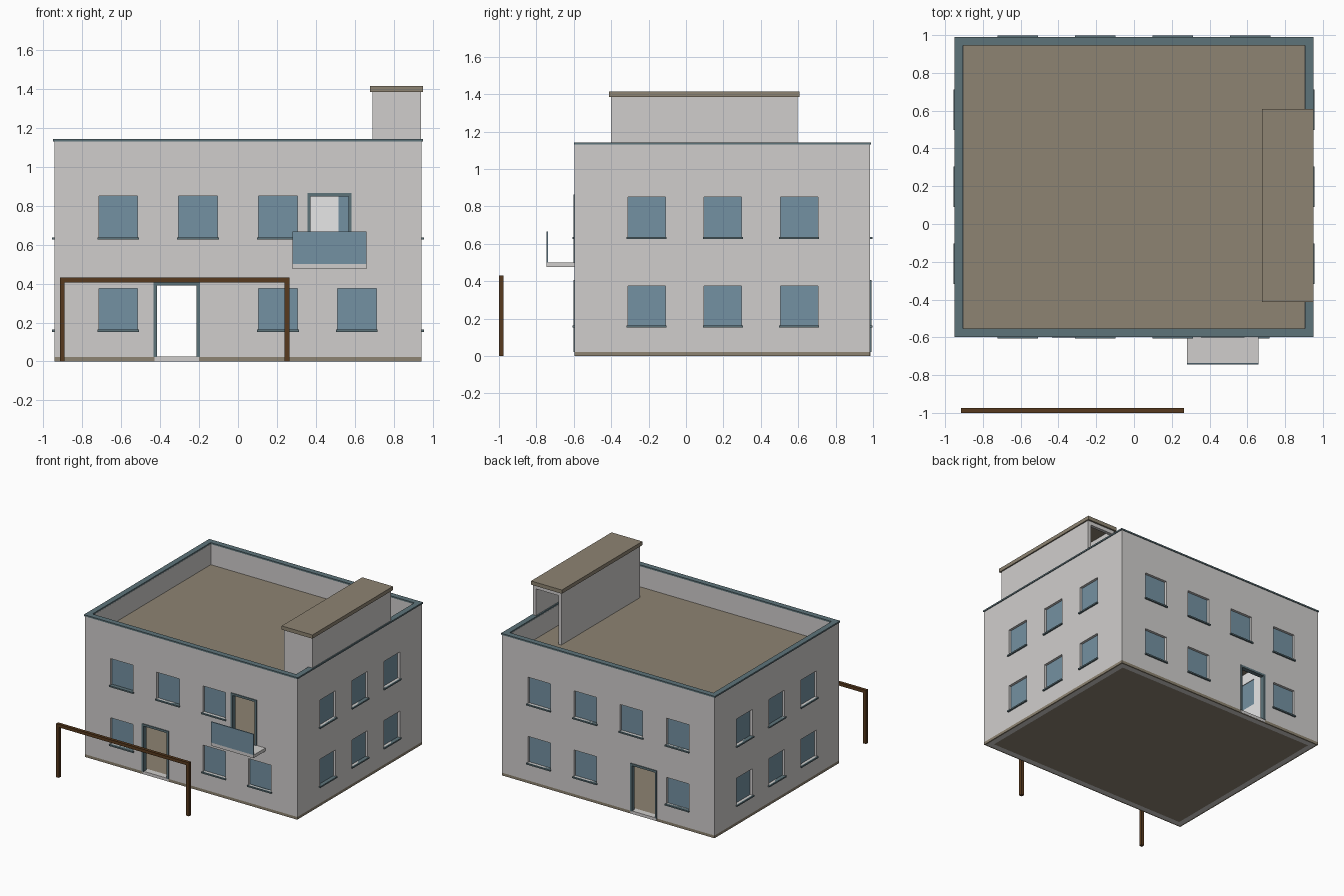
import bpy, bmesh

cube = bpy.data.objects.get("Cube")
if cube:
    bpy.data.objects.remove(cube, do_unlink=True)


def material(name, r, g, b):
    m = bpy.data.materials.new(name)
    m.use_nodes = True
    m.diffuse_color = (r, g, b, 1)
    m.node_tree.nodes["Principled BSDF"].inputs["Base Color"].default_value = (r, g, b, 1)
    return m


GREY = material("wall grey", .63, .615, .605)
BROWN = material("roof brown", .27, .23, .168)
GLASS = material("window blue", .175, .285, .36)
TRIM = material("trim slate blue", .11, .172, .193)
WOOD = material("dark wood", .097, .042, .013)
WHITE = material("interior white", 1, 1, 1)

# Wall outline and main levels
X0, X1, Y0, Y1 = -.943, .943, -.595, .985
THICK, BASE, ROOF, TOP = .04, .022, .965, 1.13


def finish(name, bm, *mats):
    bmesh.ops.recalc_face_normals(bm, faces=bm.faces)
    mesh = bpy.data.meshes.new(name)
    bm.to_mesh(mesh)
    bm.free()
    for m in mats:
        mesh.materials.append(m)
    ob = bpy.data.objects.new(name, mesh)
    bpy.context.collection.objects.link(ob)
    return ob


def add_box(bm, x0, x1, y0, y1, z0, z1):
    for v in bmesh.ops.create_cube(bm, size=1)["verts"]:
        v.co = (x1 if v.co.x > 0 else x0,
                y1 if v.co.y > 0 else y0,
                z1 if v.co.z > 0 else z0)


def boxes(name, mat, *dims):
    bm = bmesh.new()
    for d in dims:
        add_box(bm, *d)
    return finish(name, bm, mat)


def ring(name, mats, x0, x1, y0, y1, z0, z1, t):
    """Rectangular frame lying flat, t wide."""
    bm = bmesh.new()
    loops = []
    for inset, z in ((0, z0), (0, z1), (t, z1), (t, z0)):
        a, b, c, d = x0 + inset, x1 - inset, y0 + inset, y1 - inset
        loops.append([bm.verts.new((x, y, z)) for x, y in ((a, c), (b, c), (b, d), (a, d))])
    for k in range(4):
        lo, hi = loops[k], loops[(k + 1) % 4]
        for i in range(4):
            j = (i + 1) % 4
            bm.faces.new((lo[i], lo[j], hi[j], hi[i]))
    return finish(name, bm, *mats)


def on_wall(side, u0, u1, z0, z1, d0, d1):
    """Box on a wall: u runs along it, d is the depth range outward."""
    if side == "front":
        return u0, u1, Y0 - d1, Y0 - d0, z0, z1
    if side == "back":
        return u0, u1, Y1 + d0, Y1 + d1, z0, z1
    if side == "left":
        return X1 + d0, X1 + d1, u0, u1, z0, z1
    return X0 - d1, X0 - d0, u0, u1, z0, z1


def cut(target, cutter):
    mod = target.modifiers.new("openings", 'BOOLEAN')
    mod.operation, mod.solver, mod.object = 'DIFFERENCE', 'EXACT', cutter
    cutter.hide_render = True
    bpy.context.view_layer.objects.active = target
    bpy.ops.object.modifier_apply(modifier=mod.name)
    bpy.data.objects.remove(cutter, do_unlink=True)


# Window and door positions
W = .1
LOW, HIGH = (.163, .375), (.637, .85)
layout = {
    ("front", LOW): (-.615, .205, .61),
    ("front", HIGH): (-.615, -.205, .205),
    ("back", LOW): (-.615, .205, .615),
    ("back", HIGH): (-.615, -.205, .205, .615),
}
for side in ("left", "right"):
    for level in (LOW, HIGH):
        layout[side, level] = (-.21, .197, .605)
windows = [(s, u, z) for (s, z), us in layout.items() for u in us]
doors = {"front_door": ("front", -.43, -.2, BASE, .402),
         "back_door": ("back", -.43, -.2, BASE, .402),
         "balcony_door": ("front", .36, .58, .5, .86)}

# Walls with cut openings, white on the inside
walls = ring("walls", (GREY, WHITE), X0, X1, Y0, Y1, BASE, ROOF, THICK)
holes = [on_wall(s, u - W, u + W, z[0], z[1], -.1, .1) for s, u, z in windows]
holes += [on_wall(s, a, b, lo - .01, hi, -.1, .1) for s, a, b, lo, hi in doors.values()]
cut(walls, boxes("opening_cutter", GREY, *holes))
for p in walls.data.polygons:
    c, n = p.center, p.normal
    inner_x = abs(abs(c.x) - (X1 - THICK)) < .001 and abs(n.x) > .9
    inner_y = min(abs(c.y - Y0 - THICK), abs(c.y - Y1 + THICK)) < .001 and abs(n.y) > .9
    p.material_index = int(inner_x or inner_y)

# Window panes and sills
boxes("window_panes", GLASS,
      *[on_wall(s, u - W, u + W, z[0], z[1], -.035, -.02) for s, u, z in windows])
boxes("window_sills", TRIM,
      *[on_wall(s, u - W - .007, u + W + .007, z[0] - .011, z[0], -.02, .012)
        for s, u, z in windows])

# Door frames
for name, (s, a, b, lo, hi) in doors.items():
    t = .013
    boxes(name + "_frame", TRIM,
          on_wall(s, a - .004, a + t, lo, hi - t, -.03, .006),
          on_wall(s, b - t, b + .004, lo, hi - t, -.03, .006),
          on_wall(s, a - .004, b + .004, hi - t, hi + .004, -.03, .006))

# Ground slab with plinth, and grey thresholds
ring("plinth", (BROWN,), X0, X1, Y0, Y1, 0, BASE, .012)
ring("wall_footing", (GREY,), X0 + .012, X1 - .012, Y0 + .012, Y1 - .012, 0, BASE, .04)
boxes("ground_floor", BROWN, (X0 + .052, X1 - .052, Y0 + .052, Y1 - .052, 0, BASE))
for s in ("front", "back"):
    boxes(s + "_threshold", GREY, on_wall(s, -.43, -.2, .001, BASE + .003, -THICK, .002))

# Roof deck, parapet and coping
boxes("roof_deck", BROWN, (X0 + THICK, X1 - THICK, Y0 + THICK, Y1 - THICK, ROOF - .03, ROOF))
ring("parapet", (GREY,), X0, X1, Y0, Y1, ROOF, TOP, THICK)
ring("parapet_coping", (TRIM,), X0 - .006, X1 + .006, Y0 - .004, Y1 + .005, TOP, TOP + .012, .045)

# Rooftop stair house, open at the back end
SX0, SX1, SY0, SY1, SZ = .69, .94, -.4, .595, 1.385
boxes("stair_house_walls", GREY,
      (SX0, SX0 + .025, SY0, SY1, ROOF, SZ),
      (SX1 - .025, SX1, SY0, SY1, ROOF, SZ),
      (SX0 + .025, SX1 - .025, SY0, SY0 + .025, ROOF, SZ),
      (SX0 + .025, SX1 - .025, SY1 - .025, SY1, SZ - .03, SZ))
boxes("stair_house_roof", BROWN, (.677, .95, -.413, .608, SZ, 1.415))

# Balcony
boxes("balcony_slab", GREY, (.28, .66, -.745, Y0, .475, .5))
boxes("balcony_front_panel", GLASS, (.28, .66, -.745, -.737, .5, .667))

# Freestanding timber frame
boxes("timber_frame", WOOD,
      (-.915, -.89, -1, -.975, 0, .405),
      (.24, .265, -1, -.975, 0, .405),
      (-.915, .265, -1, -.975, .405, .43))
